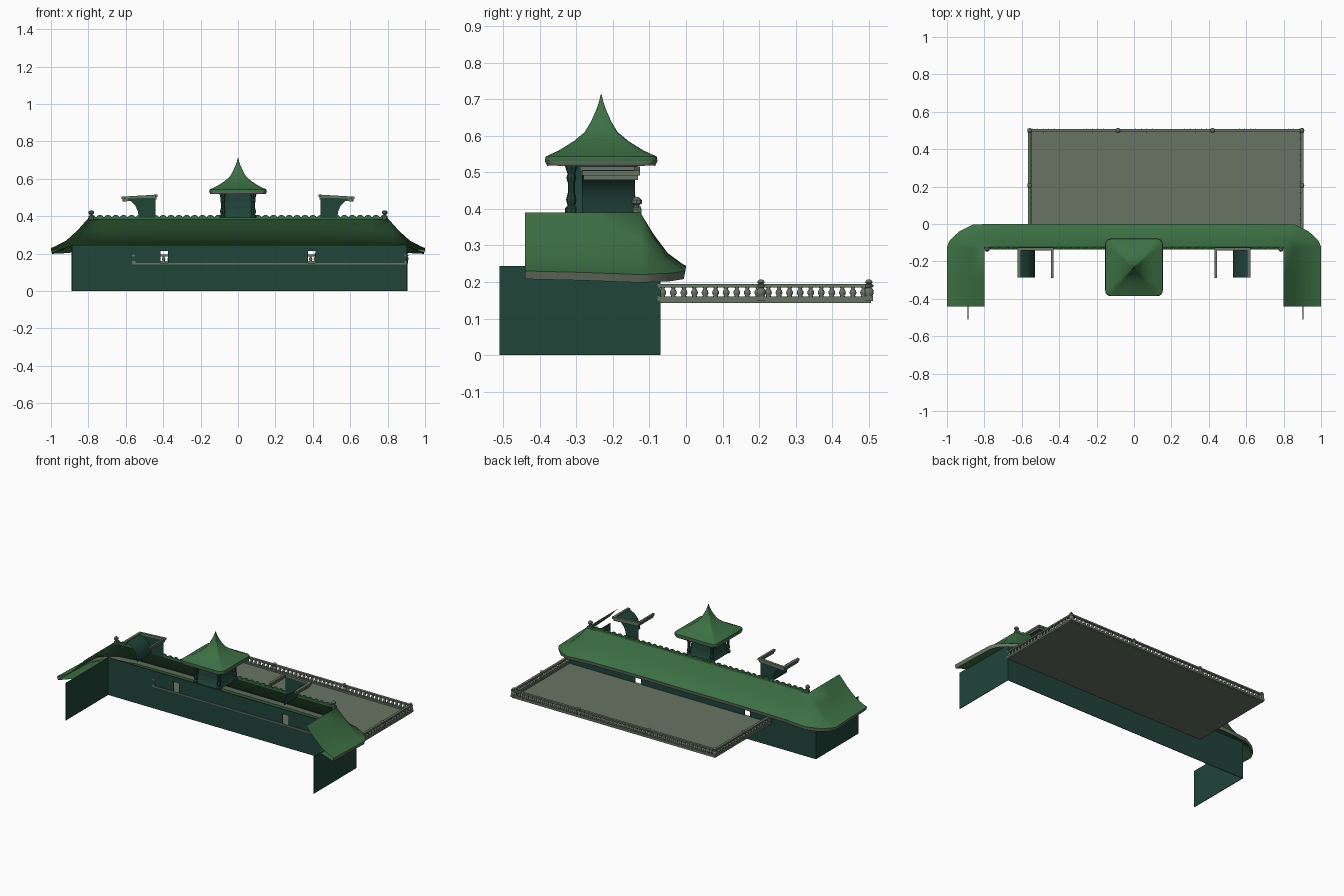
import bpy, bmesh, math
from mathutils import Vector

if "Cube" in bpy.data.objects:
    bpy.data.objects.remove(bpy.data.objects["Cube"])

def mat(name, c):
    m = bpy.data.materials.new(name)
    m.diffuse_color = (*c, 1)
    m.use_nodes = True
    m.node_tree.nodes["Principled BSDF"].inputs["Base Color"].default_value = m.diffuse_color
    return m

GREEN = mat("roof green", (0.045, 0.16, 0.057))
TEAL = mat("dark teal", (0.015, 0.058, 0.042))
STONE = mat("grey stone", (0.135, 0.175, 0.125))

def finish(name, bm, mats, smooth=None, normals=True):
    if normals:
        bmesh.ops.recalc_face_normals(bm, faces=bm.faces)
    me = bpy.data.meshes.new(name)
    bm.to_mesh(me)
    bm.free()
    for m in mats:
        me.materials.append(m)
    ob = bpy.data.objects.new(name, me)
    bpy.context.collection.objects.link(ob)
    if smooth:
        bpy.context.view_layer.objects.active = ob
        bpy.ops.object.select_all(action='DESELECT')
        ob.select_set(True)
        bpy.ops.object.shade_smooth_by_angle(angle=math.radians(smooth))
    return ob

def box(bm, x0, x1, y0, y1, z0, z1):
    vs = bmesh.ops.create_cube(bm, size=1)['verts']
    for v in vs:
        v.co = Vector(((x0 + x1) / 2 + v.co.x * (x1 - x0),
                       (y0 + y1) / 2 + v.co.y * (y1 - y0),
                       (z0 + z1) / 2 + v.co.z * (z1 - z0)))
    return vs

def skin(bm, rings, closed=True):
    """Join rows of points with quads; returns rows of faces."""
    rows = [[bm.verts.new(p) for p in r] for r in rings]
    out = []
    for a, b in zip(rows, rows[1:]):
        n = len(a)
        out.append([bm.faces.new((a[i], a[(i + 1) % n], b[(i + 1) % n], b[i]))
                    for i in range(n if closed else n - 1)])
    return rows, out

def lathe(bm, x, y, profile, n=8):
    rows, _ = skin(bm, [[(x + r * math.cos(2 * math.pi * i / n),
                          y + r * math.sin(2 * math.pi * i / n), z)
                         for i in range(n)] for r, z in profile])
    bm.faces.new(rows[-1])

# Walls: back wall with two door openings, two side walls
bm = bmesh.new()
T = 0.004
xs = [-0.89, -0.415, -0.375, 0.375, 0.415, 0.905]
for i, (a, b) in enumerate(zip(xs, xs[1:])):
    if i % 2:
        box(bm, a, b, -0.074, -0.07, 0, 0.15)
        box(bm, a, b, -0.074, -0.07, 0.213, 0.245)
    else:
        box(bm, a, b, -0.074, -0.07, 0, 0.245)
box(bm, -0.89, -0.89 + T, -0.51, -0.07, 0, 0.243)
box(bm, 0.905 - T, 0.905, -0.51, -0.07, 0, 0.243)
finish("walls", bm, [TEAL])

# Roof: outward slopes over both wings and the back, swept round the corners
# station: ridge x,y / eave x,y / eave top z / wall x,y
half = [(0.8, -0.44, 1.0, -0.44, 0.230, 0.89, -0.44),
        (0.8, -0.28, 1.0, -0.28, 0.226, 0.89, -0.28),
        (0.8, -0.125, 1.0, -0.12, 0.220, 0.89, -0.12),
        (0.8, -0.125, 0.985, -0.088, 0.222, 0.89, -0.09),
        (0.8, -0.125, 0.935, -0.04, 0.224, 0.89, -0.07),
        (0.8, -0.125, 0.86, -0.002, 0.230, 0.85, -0.07),
        (0.72, -0.125, 0.72, 0.0, 0.240, 0.72, -0.07),
        (0.4, -0.125, 0.4, 0.0, 0.244, 0.4, -0.07)]
stations = half + [(-a, b, -c, d, e, -f, g) for a, b, c, d, e, f, g in reversed(half)]
slope = [(0, 1), (0.3, 0.58), (0.6, 0.24), (0.9, 0.05), (1, 0)]
bm = bmesh.new()
rings = []
for rx, ry, ex, ey, ez, wx, wy in stations:
    ring = [(rx + (ex - rx) * t, ry + (ey - ry) * t, ez + (0.39 - ez) * h) for t, h in slope]
    ring += [(ex + (wx - ex) * 0.06, ey + (wy - ey) * 0.06, ez - 0.022), (wx, wy, 0.243)]
    rings.append(ring)
_, faces = skin(bm, rings, closed=False)
for row in faces:
    row[4].material_index = 1
bmesh.ops.remove_doubles(bm, verts=bm.verts, dist=0.0005)
finish("roof", bm, [GREEN, STONE], 35)

# Ridge cap with a row of small scallops, and end finials
bm = bmesh.new()
box(bm, -0.8, 0.8, -0.135, -0.122, 0.383, 0.397)
for i in range(38):
    x = -0.78 + i * 1.56 / 37
    arc = [(x + 0.018 * math.cos(a), 0.393 + 0.014 * math.sin(a))
           for a in [k * math.pi / 6 for k in range(7)]]
    rows, _ = skin(bm, [[(p, y, q) for p, q in arc] for y in (-0.134, -0.123)])
    for r in rows:
        bm.faces.new(r)
finish("ridge_scallops", bm, [GREEN])
bm = bmesh.new()
for s in (-1, 1):
    lathe(bm, s * 0.785, -0.135, [(0.013, 0.38), (0.013, 0.4), (0.008, 0.404), (0.008, 0.41),
                                  (0.014, 0.415), (0.014, 0.424), (0.006, 0.432)])
finish("ridge_finials", bm, [STONE])

# Tower: rounded-square plan with a sweeping pointed roof
CY = -0.232
def rsquare(h, z, round_=0.2, n=4):
    r = h * round_
    pts = []
    for q in range(4):
        cx, cy = [(1, 1), (-1, 1), (-1, -1), (1, -1)][q]
        for k in range(n + 1):
            a = math.pi / 2 * (q + k / n)
            pts.append((cx * (h - r) + r * math.cos(a),
                        CY + cy * (h - r) + r * math.sin(a), z))
    return pts

bm = bmesh.new()
prof = [(0.075, 0.52), (0.148, 0.513), (0.154, 0.526), (0.152, 0.538), (0.115, 0.560), (0.075, 0.585),
        (0.045, 0.610), (0.027, 0.640), (0.013, 0.672), (0.006, 0.692), (0.0012, 0.713)]
rows, faces = skin(bm, [rsquare(h, z) for h, z in prof])
bm.faces.new(rows[-1])
bm.faces.new(rows[0])
for f in faces[1]:
    f.material_index = 1
# eaves lift a little at the corners
for r in rows[1:4]:
    for v in r:
        v.co.z += 0.006 * min(abs(v.co.x), abs(v.co.y - CY)) / 0.15
finish("tower_roof", bm, [GREEN, STONE], 40)

bm = bmesh.new()
skin(bm, [rsquare(h, z, 0.02, 1) for h, z in
          [(0.092, 0.39), (0.083, 0.41), (0.076, 0.44), (0.073, 0.48), (0.075, 0.52)]])
finish("tower_walls", bm, [TEAL])

# Turned brackets at the tower corners
bm = bmesh.new()
for sx in (-1, 1):
    for sy in (-1, 1):
        lathe(bm, sx * 0.082, CY + sy * 0.082,
              [(0.017, 0.39), (0.017, 0.402), (0.010, 0.408), (0.014, 0.425), (0.009, 0.445),
               (0.009, 0.47), (0.013, 0.485), (0.010, 0.495), (0.018, 0.52)])
finish("tower_brackets", bm, [TEAL])

# Side turrets: back wall, flared outer wall and a U-shaped sloping cornice
for s, side in ((-1, "left"), (1, "right")):
    flare = [(0.53, 0.39), (0.535, 0.425), (0.548, 0.455), (0.572, 0.48), (0.605, 0.498)]
    bm = bmesh.new()
    skin(bm, [[(s * x, -0.285, z), (s * x, -0.14, z), (s * 0.44, -0.14, z)]
              for x, z in flare], closed=False)
    finish(side + "_turret_walls", bm, [TEAL], 30)
    bm = bmesh.new()
    for x0, x1, y0, y1 in ((0.43, 0.622, -0.142, -0.126), (0.43, 0.443, -0.29, -0.126),
                           (0.605, 0.622, -0.285, -0.126)):
        for d, z0, z1 in ((0, 0.503, 0.516), (0.005, 0.49, 0.503)):
            vs = box(bm, *sorted((s * (x0 + d), s * (x1 - d))), y0 + d, y1 - d, z0, z1)
            for v in vs:   # drops toward the outer side
                v.co.z -= (abs(v.co.x) - 0.43) * 0.06
    finish(side + "_turret_cornice", bm, [STONE])

# Terrace deck, just piercing the back wall
X0, X1, Y0, Y1 = -0.558, 0.898, -0.078, 0.5
bm = bmesh.new()
box(bm, X0 - 0.006, X1 + 0.006, Y0, Y1 + 0.006, 0.142, 0.15)
finish("terrace_deck", bm, [STONE])

# Balustrade: rails, turned balusters and ball-topped posts on three sides
bm = bmesh.new()
for z0, z1, w in ((0.148, 0.160, 0.009), (0.185, 0.195, 0.008)):
    box(bm, X0 - w, X0 + w, Y0, Y1 + w, z0, z1)
    box(bm, X1 - w, X1 + w, Y0, Y1 + w, z0, z1)
    box(bm, X0, X1, Y1 - w, Y1 + w, z0, z1)
finish("balustrade_rails", bm, [STONE])

bm = bmesh.new()
vase = [(0.007, 0.159), (0.006, 0.163), (0.0095, 0.169), (0.0085, 0.175), (0.0045, 0.181), (0.007, 0.186)]
for i in range(50):
    lathe(bm, X0 + (i + 0.5) * (X1 - X0) / 50, Y1, vase)
for i in range(20):
    for x in (X0, X1):
        lathe(bm, x, Y0 + (i + 0.5) * (Y1 - Y0) / 20, vase)
finish("balusters", bm, [STONE], 60)

bm = bmesh.new()
for x, y in ((X0, Y1), (X1, Y1), (-0.085, Y1), (0.42, Y1), (X0, 0.205), (X1, 0.205)):
    box(bm, x - 0.011, x + 0.011, y - 0.011, y + 0.011, 0.148, 0.162)
    lathe(bm, x, y, [(0.010, 0.16), (0.013, 0.168), (0.013, 0.178), (0.008, 0.184), (0.013, 0.188),
                     (0.013, 0.192), (0.006, 0.194), (0.011, 0.199), (0.008, 0.204), (0.003, 0.207)], 10)
finish("balustrade_posts", bm, [STONE], 60)
